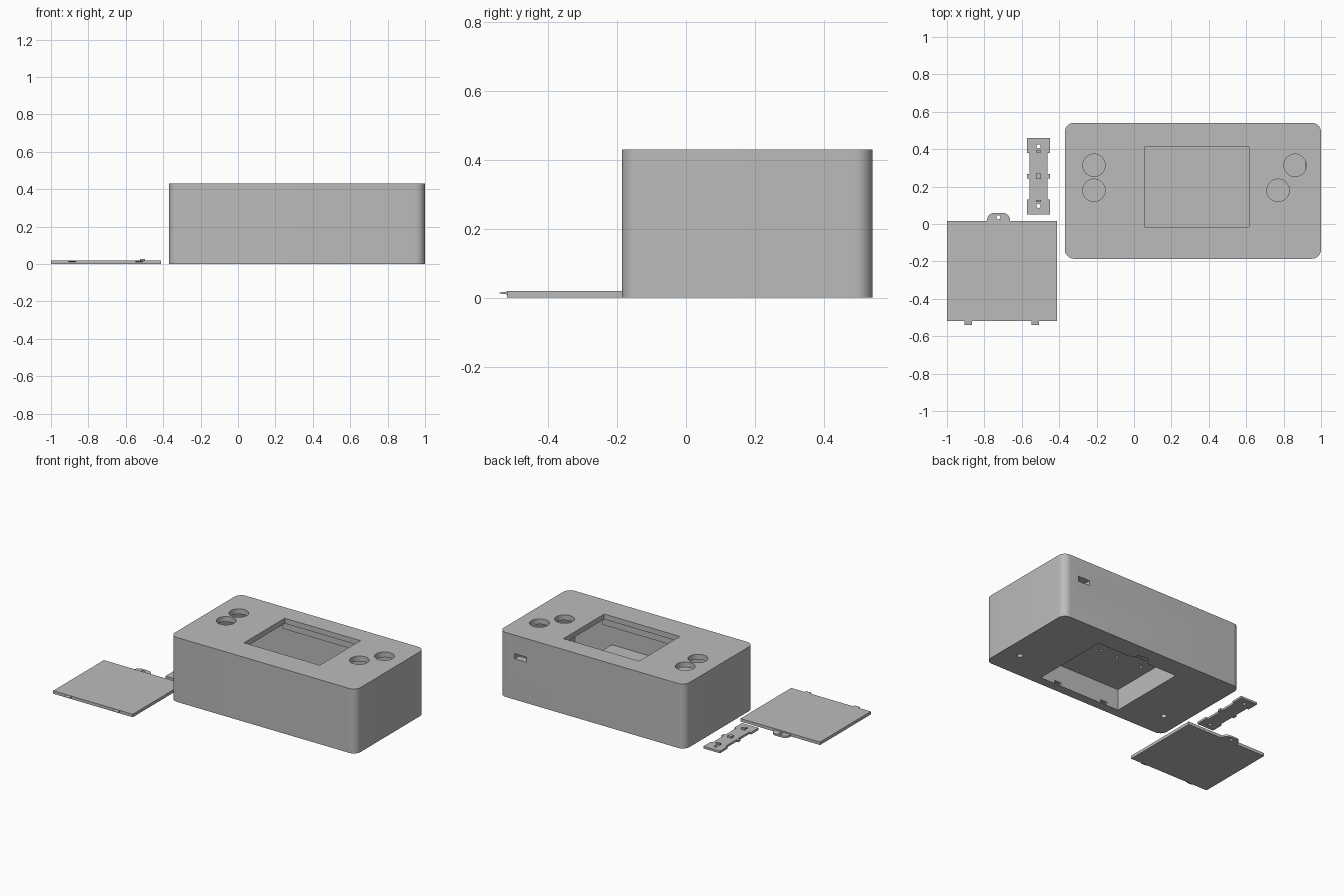
import bpy, bmesh, math

cube = bpy.data.objects.get("Cube")
if cube:
    bpy.data.objects.remove(cube, do_unlink=True)

grey = bpy.data.materials.new("plain_grey")
grey.use_nodes = True
grey.diffuse_color = (0.5, 0.5, 0.5, 1)
grey.node_tree.nodes["Principled BSDF"].inputs["Base Color"].default_value = (0.5, 0.5, 0.5, 1)


def prism(name, points, z0, z1):
    """Extrude a flat outline from z0 up to z1."""
    bm = bmesh.new()
    face = bm.faces.new([bm.verts.new((x, y, z0)) for x, y in points])
    top = bmesh.ops.extrude_face_region(bm, geom=[face])["geom"]
    verts = [v for v in top if isinstance(v, bmesh.types.BMVert)]
    bmesh.ops.translate(bm, verts=verts, vec=(0, 0, z1 - z0))
    bmesh.ops.recalc_face_normals(bm, faces=bm.faces)
    mesh = bpy.data.meshes.new(name)
    bm.to_mesh(mesh)
    bm.free()
    mesh.materials.append(grey)
    obj = bpy.data.objects.new(name, mesh)
    bpy.context.collection.objects.link(obj)
    return obj


def box(name, x0, x1, y0, y1, z0, z1):
    return prism(name, [(x0, y0), (x1, y0), (x1, y1), (x0, y1)], z0, z1)


def arc(cx, cy, r, start, end, n):
    angles = [math.radians(start + (end - start) * i / n) for i in range(n + 1)]
    return [(cx + r * math.cos(a), cy + r * math.sin(a)) for a in angles]


def cylinder(name, x, y, r, z0, z1, n=32):
    return prism(name, arc(x, y, r, 0, 360, n)[:-1], z0, z1)


def rounded(name, x0, x1, y0, y1, r, z0, z1):
    corners = [(x1 - r, y1 - r), (x0 + r, y1 - r), (x0 + r, y0 + r), (x1 - r, y0 + r)]
    points = []
    for i, (cx, cy) in enumerate(corners):
        points += arc(cx, cy, r, 90 * i, 90 * i + 90, 10)
    return prism(name, points, z0, z1)


def combine(obj, others, operation="DIFFERENCE"):
    """Apply booleans, then drop the helper objects."""
    for other in others:
        other.hide_render = True
        mod = obj.modifiers.new("cut", "BOOLEAN")
        mod.operation, mod.object, mod.solver = operation, other, "EXACT"
    graph = bpy.context.evaluated_depsgraph_get()
    mesh = bpy.data.meshes.new_from_object(obj.evaluated_get(graph))
    obj.modifiers.clear()
    obj.data = mesh
    for other in others:
        bpy.data.objects.remove(other, do_unlink=True)


def smooth(obj):
    bpy.ops.object.select_all(action="DESELECT")
    obj.select_set(True)
    bpy.context.view_layer.objects.active = obj
    bpy.ops.object.shade_smooth_by_angle(angle=math.radians(30))


def battery_opening():
    return box("opening_cutter", 0.02, 0.62, -0.125, 0.41, -0.1, 0.14)


# Hollow case with the battery box standing on its floor
case = rounded("case", -0.37, 1.0, -0.186, 0.541, 0.05, 0, 0.43)
combine(case, [box("cavity", -0.29, 0.917, -0.14, 0.495, 0.025, 0.395)])
battery_box = box("battery_box", -0.005, 0.645, -0.16, 0.435, 0.015, 0.17)
combine(case, [battery_box], "UNION")

# Screen window, button holes, cable port, screw holes and battery opening
cutters = [box("window", 0.056, 0.615, -0.016, 0.413, 0.3, 0.5),
           box("port", 0.8, 0.885, 0.45, 0.6, 0.272, 0.306),
           battery_opening(),
           cylinder("latch_notch", 0.3, 0.4, 0.06, -0.1, 0.014)]
for x, y in [(-0.214, 0.314), (-0.214, 0.18), (0.861, 0.314), (0.77, 0.18)]:
    cutters.append(cylinder("button_hole", x, y, 0.06, 0.3, 0.5))
for x in (-0.236, 0.884):
    cutters.append(cylinder("screw_hole", x, -0.005, 0.018, -0.1, 0.1, 16))
for x in (0.13, 0.49):
    cutters.append(box("tab_slot", x - 0.025, x + 0.025, -0.148, -0.1, 0.008, 0.022))
for x in (0.09, 0.275, 0.4):
    cutters.append(cylinder("pilot_hole", x, 0.17, 0.01, 0.1, 0.16, 12))
combine(case, cutters)
smooth(case)

# Rails under the lid that hold the display
for name, y in (("rear_display_rail", 0.425), ("front_display_rail", -0.052)):
    box(name, 0.03, 0.64, y, y + 0.025, 0.35, 0.396)

# Battery cover with a drilled latch ear and two tapered tabs
cover = box("battery_cover", -1.0, -0.413, -0.519, 0.015, 0, 0.02)
ear_points = ([(-0.663, 0.005), (-0.663, 0.02)] + arc(-0.703, 0.02, 0.04, 0, 90, 8)
              + arc(-0.746, 0.02, 0.04, 90, 180, 8) + [(-0.786, 0.005)])
ear = prism("latch_ear", ear_points, 0, 0.012)
combine(ear, [cylinder("ear_hole", -0.725, 0.036, 0.011, -0.1, 0.1, 16)])
smooth(ear)
for name, x in (("right_cover_tab", -0.885), ("left_cover_tab", -0.529)):
    tab = box(name, x - 0.02, x + 0.02, -0.541, -0.515, 0.009, 0.018)
    for v in tab.data.vertices:
        if v.co.y < -0.53:
            v.co.z = 0.0125 if v.co.z < 0.012 else 0.0155

# Loose mounting strip: mirrored outline with wide ends and a middle lug
cx, cy = -0.5105, 0.2555
side = [(0.0615, -0.2035), (0.0615, -0.125), (0.048, -0.125), (0.048, -0.012), (0.0615, -0.012)]
right_side = side + [(x, -y) for x, y in reversed(side)]
outline = right_side + [(-x, y) for x, y in reversed(right_side)]
strip = prism("mounting_strip", [(cx + x, cy + y) for x, y in outline], 0, 0.014)
combine(strip, [cylinder("strip_hole", cx, cy + s * 0.16, 0.011, -0.1, 0.1, 16) for s in (-1, 1)])
smooth(strip)
box("strip_centre_peg", cx - 0.014, cx + 0.014, cy - 0.014, cy + 0.014, 0.012, 0.026)
for name, s in (("strip_front_peg", -1), ("strip_rear_peg", 1)):
    y = cy + s * 0.132
    box(name, cx - 0.014, cx + 0.014, y - 0.006, y + 0.006, 0.012, 0.026)
